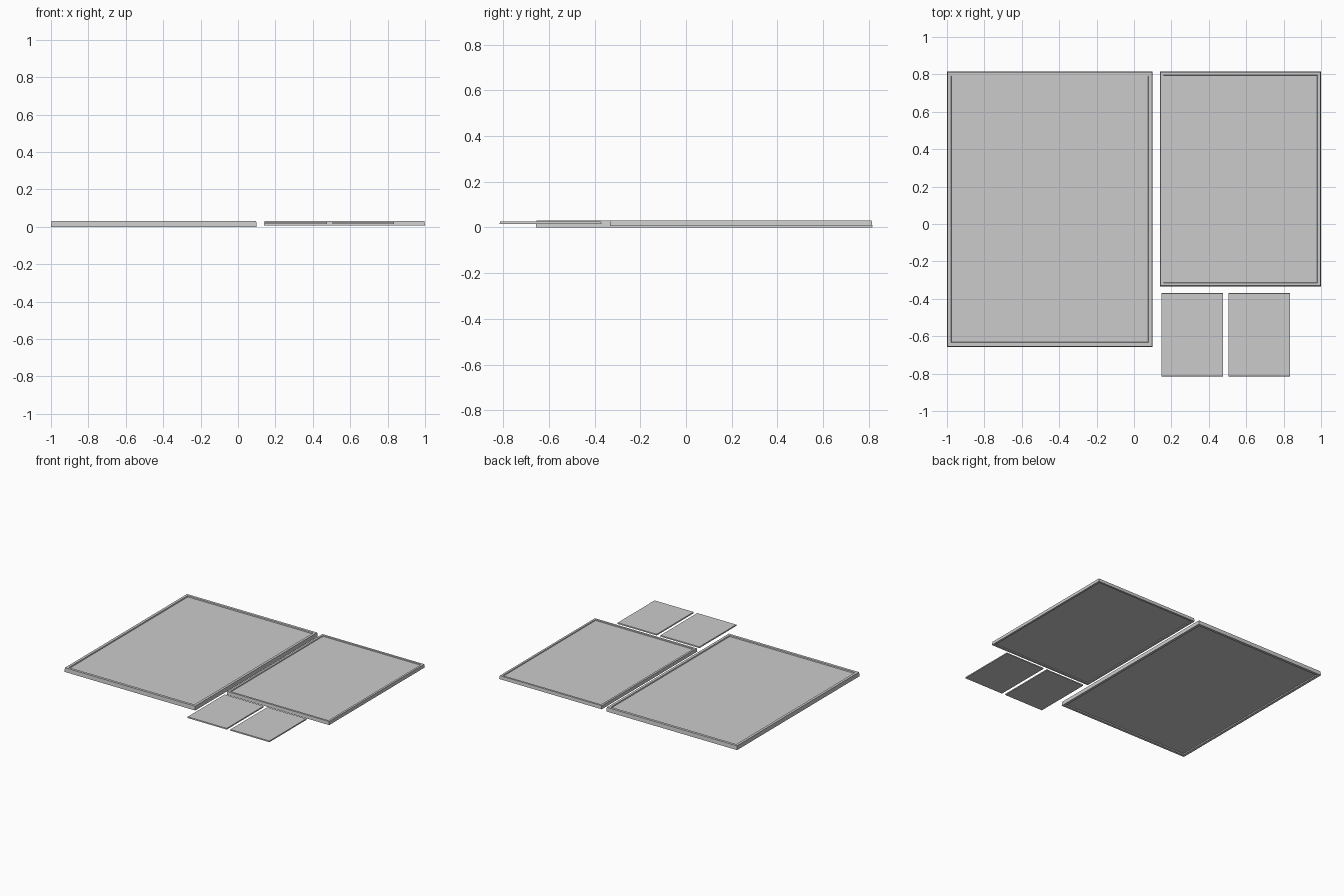
import bpy
import bmesh

cube = bpy.data.objects.get("Cube")
if cube:
    bpy.data.objects.remove(cube, do_unlink=True)

grey = bpy.data.materials.new("light grey")
grey.use_nodes = True
colour = (0.6, 0.6, 0.6, 1)
grey.diffuse_color = colour
grey.node_tree.nodes["Principled BSDF"].inputs["Base Color"].default_value = colour


def slab(name, x0, x1, y0, y1, z0, z1, taper=0.0, rim=0.0, top_depth=0.0, base_depth=0.0):
    """Flat board, slightly narrower on top, with optional recessed panels."""
    bm = bmesh.new()
    bmesh.ops.create_cube(bm, size=1)
    for v in bm.verts:
        t = taper if v.co.z > 0 else 0
        v.co.x = x1 - t if v.co.x > 0 else x0 + t
        v.co.y = y1 - t if v.co.y > 0 else y0 + t
        v.co.z = z1 if v.co.z > 0 else z0
    bm.normal_update()
    if rim:
        for sign, depth in ((1, top_depth), (-1, base_depth)):
            panel = max(bm.faces, key=lambda f: sign * f.normal.z * f.calc_area())
            # Rim border, then the step down to the panel
            bmesh.ops.inset_region(bm, faces=[panel], thickness=rim)
            bmesh.ops.inset_region(bm, faces=[panel], thickness=0.003, depth=-depth)
    mesh = bpy.data.meshes.new(name)
    bm.to_mesh(mesh)
    bm.free()
    mesh.materials.append(grey)
    obj = bpy.data.objects.new(name, mesh)
    bpy.context.collection.objects.link(obj)
    return obj


# Two framed boards
slab("large_frame", -1.0, 0.1, -0.657, 0.815, 0.0, 0.031, 0.003, 0.028, 0.008, 0.008)
slab("medium_frame", 0.138, 1.0, -0.333, 0.815, 0.006, 0.031, 0.003, 0.022, 0.006, 0.006)

# Two small plain cards
for side, x in (("left", 0.505), ("right", 0.146)):
    slab("small_card_" + side, x, x + 0.33, -0.815, -0.37, 0.016, 0.025, 0.001)
